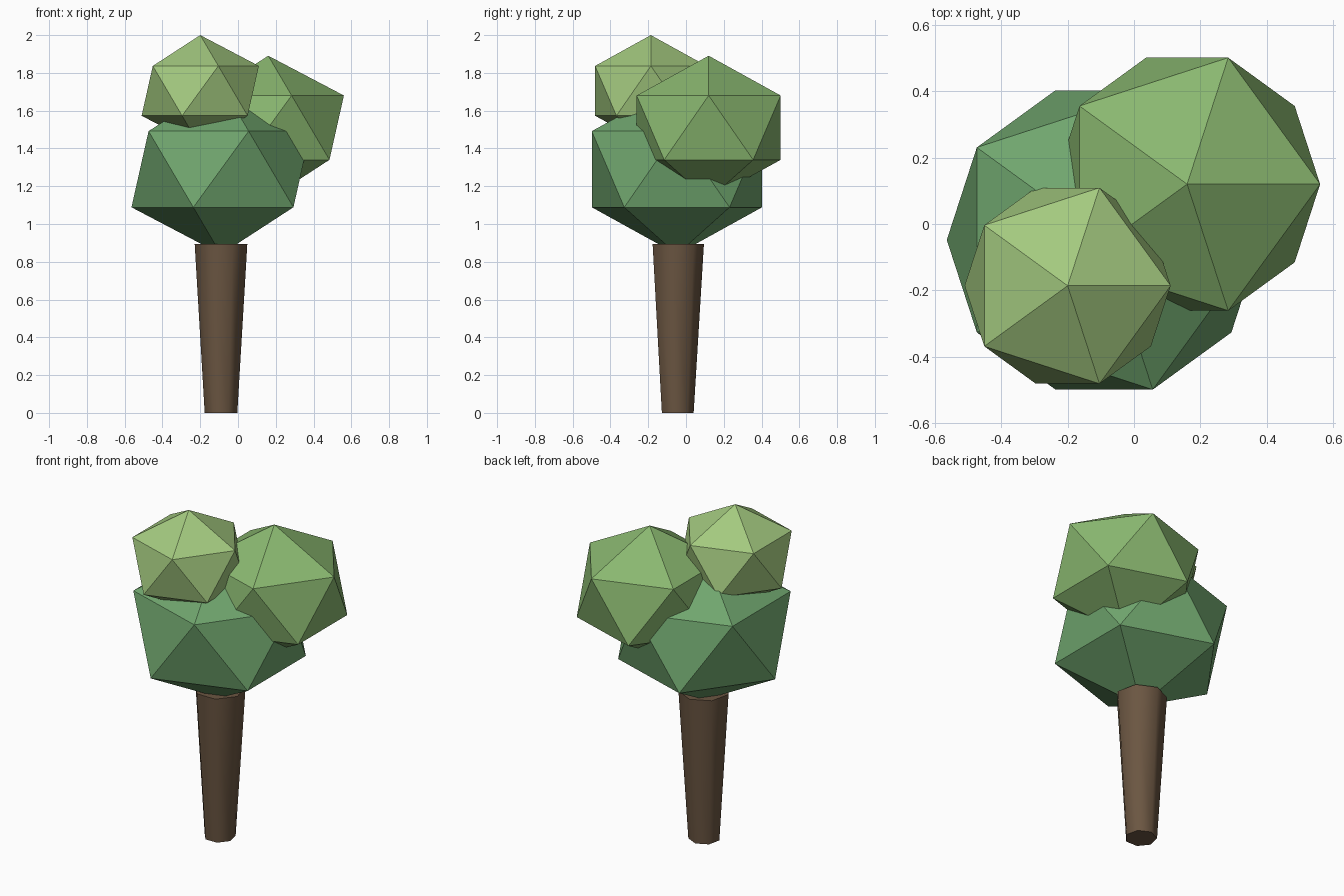
import bpy
from math import radians

if "Cube" in bpy.data.objects:
    bpy.data.objects.remove(bpy.data.objects["Cube"])


def paint(obj, name, rgb):
    mat = bpy.data.materials.new(name)
    mat.diffuse_color = (*rgb, 1.0)
    mat.use_nodes = True
    mat.node_tree.nodes["Principled BSDF"].inputs["Base Color"].default_value = mat.diffuse_color
    obj.data.materials.append(mat)


def foliage(name, centre, radius, rgb):
    """Faceted icosahedron clump, slightly squashed vertically."""
    bpy.ops.mesh.primitive_ico_sphere_add(subdivisions=1, radius=radius, location=centre)
    obj = bpy.context.object
    obj.name = name
    obj.scale.z = 0.85
    bpy.ops.object.transform_apply(location=False, rotation=False, scale=True)
    paint(obj, name + "_green", rgb)


# Trunk: seven-sided, widening upward, smooth around its side
TRUNK_HEIGHT = 0.895
bpy.ops.mesh.primitive_cone_add(vertices=7, radius1=0.0885, radius2=0.143,
                                depth=TRUNK_HEIGHT,
                                location=(-0.09, -0.048, TRUNK_HEIGHT / 2))
trunk = bpy.context.object
trunk.name = "trunk"
bpy.ops.object.shade_smooth_by_angle(angle=radians(60))
paint(trunk, "bark", (0.147, 0.093, 0.054))

# Three overlapping leaf clumps
foliage("lower_foliage", (-0.09, -0.048, 1.29), 0.53, (0.162, 0.381, 0.156))
foliage("middle_foliage", (0.16, 0.12, 1.51), 0.448, (0.254, 0.479, 0.162))
foliage("upper_foliage", (-0.20, -0.186, 1.705), 0.347, (0.366, 0.584, 0.212))
